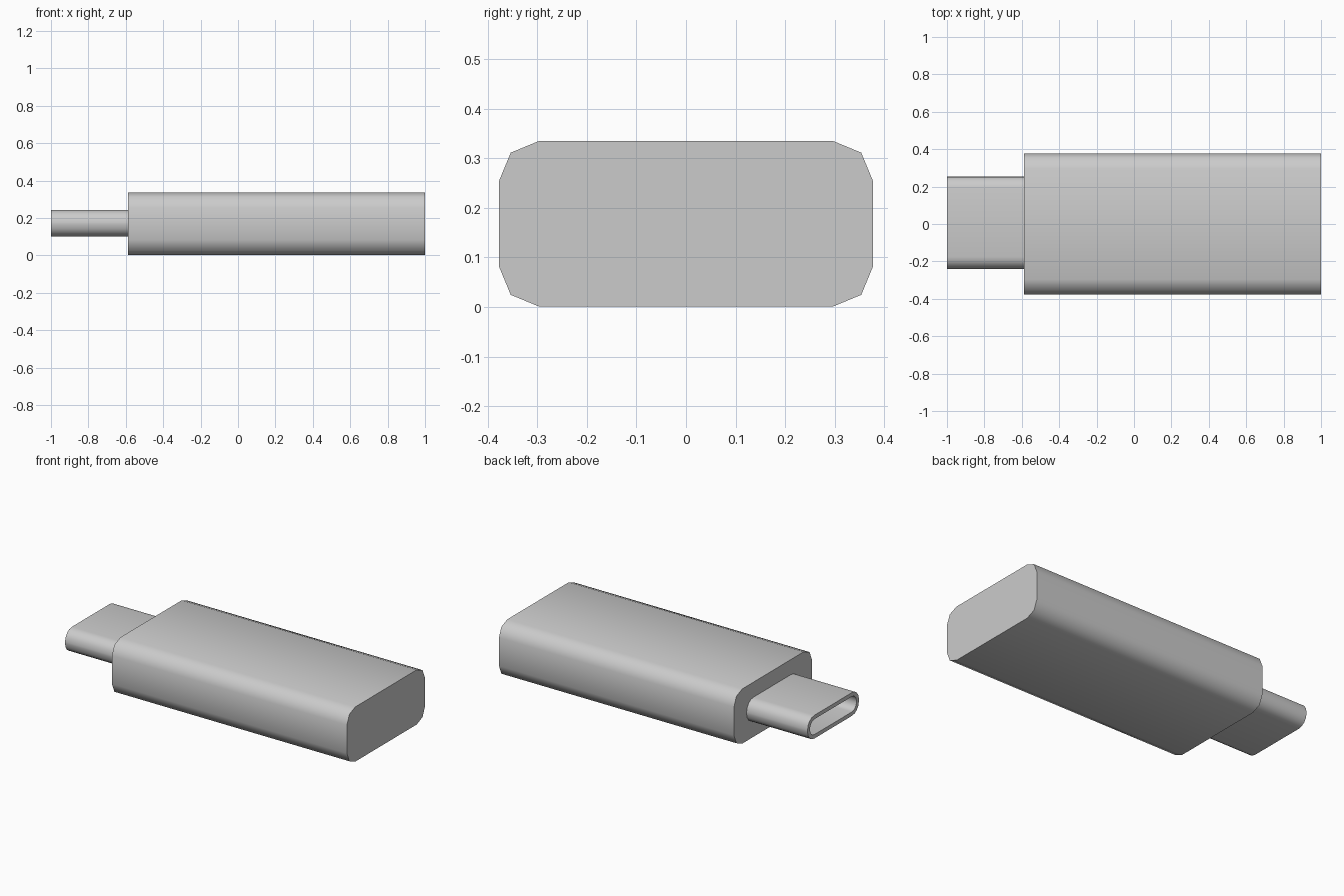
import bpy, bmesh
from math import sin, cos, pi, radians

if "Cube" in bpy.data.objects:
    bpy.data.objects.remove(bpy.data.objects["Cube"])


def profile(x, cy, cz, hy, hz, r, seg):
    """Rounded rectangle in the YZ plane at the given x."""
    pts = []
    for q, (sy, sz) in enumerate([(1, 1), (-1, 1), (-1, -1), (1, -1)]):
        for i in range(seg + 1):
            a = (q + i / seg) * pi / 2
            pts.append((x, cy + sy * (hy - r) + r * cos(a),
                        cz + sz * (hz - r) + r * sin(a)))
    return pts


def loft(name, rings):
    """Skin consecutive rings and cap both ends."""
    bm = bmesh.new()
    loops = [[bm.verts.new(p) for p in ring] for ring in rings]
    n = len(loops[0])
    for a, b in zip(loops, loops[1:]):
        for i in range(n):
            j = (i + 1) % n
            bm.faces.new((a[i], a[j], b[j], b[i]))
    bm.faces.new(loops[0])
    bm.faces.new(loops[-1])
    bmesh.ops.recalc_face_normals(bm, faces=bm.faces)
    me = bpy.data.meshes.new(name)
    bm.to_mesh(me)
    bm.free()
    ob = bpy.data.objects.new(name, me)
    bpy.context.collection.objects.link(ob)
    bpy.ops.object.select_all(action='DESELECT')
    ob.select_set(True)
    bpy.context.view_layer.objects.active = ob
    bpy.ops.object.shade_smooth_by_angle(angle=radians(50))
    return ob


# Main housing with two-segment rounded edges
body = (0, 0.168, 0.377, 0.167, 0.081, 2)
loft("housing", [profile(x, *body) for x in (-0.588, 1.0)])

# Hollow connector plug: outer shell, rim, then cavity down to its floor
outer = (0.007, 0.172, 0.248, 0.071, 0.066, 4)
inner = (0.007, 0.172, 0.224, 0.047, 0.043, 4)
loft("connector_plug", [profile(-0.58, *outer), profile(-1.0, *outer),
                        profile(-1.0, *inner), profile(-0.60, *inner)])
